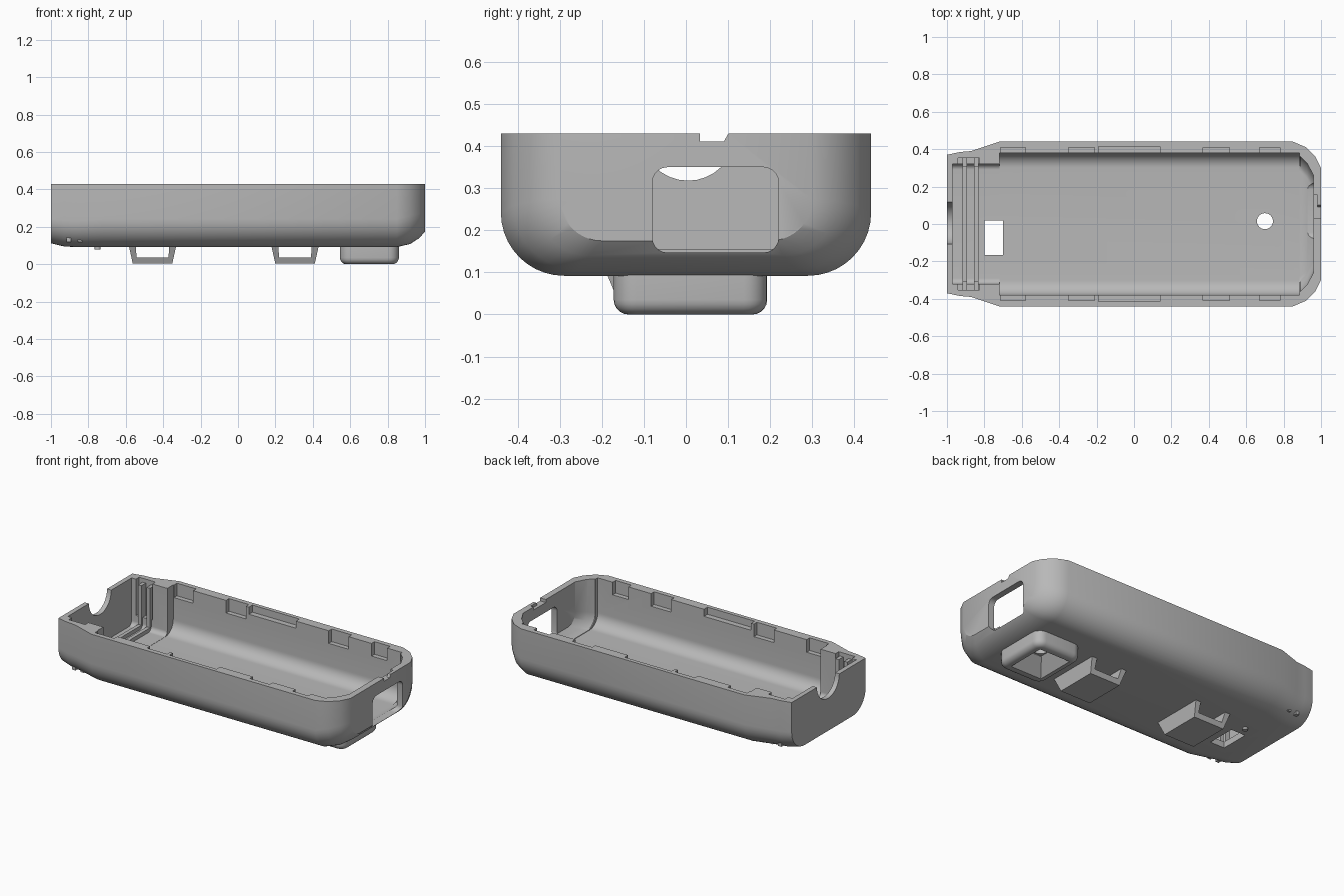
import bpy, bmesh, math
from mathutils import Vector

if "Cube" in bpy.data.objects:
    bpy.data.objects.remove(bpy.data.objects["Cube"], do_unlink=True)

TOP = 0.43
FLOOR = 0.13
grey = bpy.data.materials.new("plain_grey")
grey.use_nodes = True
grey.diffuse_color = (0.48, 0.48, 0.48, 1)
bsdf = grey.node_tree.nodes["Principled BSDF"]
bsdf.inputs["Base Color"].default_value = grey.diffuse_color
bsdf.inputs["Roughness"].default_value = 0.6


def make(name, bm):
    bmesh.ops.recalc_face_normals(bm, faces=bm.faces)
    me = bpy.data.meshes.new(name)
    bm.to_mesh(me)
    bm.free()
    ob = bpy.data.objects.new(name, me)
    bpy.context.collection.objects.link(ob)
    me.materials.append(grey)
    return ob


def loft(name, rings):
    """Closed solid through equal-length rings of points."""
    bm = bmesh.new()
    loops = [[bm.verts.new(p) for p in ring] for ring in rings]
    n = len(loops[0])
    for a, b in zip(loops, loops[1:]):
        for i in range(n):
            j = (i + 1) % n
            bm.faces.new((a[i], a[j], b[j], b[i]))
    bm.faces.new(loops[0])
    bm.faces.new(loops[-1])
    return make(name, bm)


def trough(x, w, zb, r, zt):
    """U-shaped cross-section at x with half width w and rounded bottom."""
    half = [(w, zt)]
    for i in range(11):
        a = math.pi / 2 * i / 10
        half.append((w - r + r * math.cos(a), zb + r - r * math.sin(a)))
    pts = half + [(-y, z) for y, z in reversed(half)]
    return [(x, y, z) for y, z in pts]


def box(name, x0, x1, y0, y1, z0, z1):
    return loft(name, [[(x, y0, z0), (x, y1, z0), (x, y1, z1), (x, y0, z1)] for x in (x0, x1)])


def cylinder(name, radius, depth, loc, axis="Z", sides=32):
    bm = bmesh.new()
    bmesh.ops.create_cone(bm, cap_ends=True, segments=sides, radius1=radius, radius2=radius, depth=depth)
    ob = make(name, bm)
    for v in ob.data.vertices:
        c = v.co.copy()
        v.co = Vector(loc) + (Vector((c.z, c.x, c.y)) if axis == "X" else c)
    return ob


def apply_modifier(ob, mod):
    bpy.context.view_layer.objects.active = ob
    bpy.ops.object.modifier_apply(modifier=mod.name)


def cut(ob, cutter):
    mod = ob.modifiers.new("cut", "BOOLEAN")
    mod.operation = "DIFFERENCE"
    mod.solver = "EXACT"
    mod.object = cutter
    apply_modifier(ob, mod)
    bpy.data.objects.remove(cutter, do_unlink=True)


def bevel_edges(ob, width, segments, rule):
    bm = bmesh.new()
    bm.from_mesh(ob.data)
    edges = [e for e in bm.edges if rule(*[v.co for v in e.verts])]
    bmesh.ops.bevel(bm, geom=edges, offset=width, segments=segments, profile=0.5, affect="EDGES")
    bm.to_mesh(ob.data)
    bm.free()


# outer body of the tray
outer = [(-1, .37, .112, .13), (-.93, .385, .095, .14), (-.87, .39, .092, .14),
         (-.72, .44, .092, .15), (.85, .44, .092, .15), (.92, .41, .108, .15),
         (.97, .36, .14, .13), (1, .30, .175, .1)]
shell = loft("tray_shell", [trough(*s, TOP) for s in outer])

# main cavity, rounded far end and narrow front chamber
cut(shell, loft("cavity", [trough(x, .38, FLOOR, .08, .6) for x in (-.72, .885)]))
end = [(.8, .36, FLOOR + .002, .08), (.89, .36, .133, .08), (.925, .325, .145, .08), (.96, .26, .17, .07)]
cut(shell, loft("cavity_end", [trough(*s, .6) for s in end]))
cut(shell, loft("chamber", [trough(x, .32, FLOOR + .001, .03, .6) for x in (-.97, -.66)]))

# card slot recess and clip pockets along both rims
for s in (-1, 1):
    cut(shell, box("slot", -.94, -.825, s * .3, s * .352, .2, .6))
    for x0, x1, y1, z0 in [(-.715, -.58, .41, .35), (-.35, -.21, .41, .35), (-.19, .14, .415, .385),
                           (.37, .51, .41, .35), (.67, .78, .41, .35)]:
        cut(shell, box("pocket", x0, x1, s * .36, s * y1, z0, .6))

# round cable notch in the narrow end wall
cut(shell, cylinder("cable_notch", .112, .2, (-1, .005, TOP), "X"))

# port window and rim notch in the other end wall
port = box("port", .9, 1.1, -.08, .22, .147, .35)
bevel_edges(port, .036, 5, lambda a, b: abs(a.x - b.x) > .1)
cut(shell, port)
cut(shell, loft("rim_notch", [[(x, .033, .411), (x, .09, .411), (x, .112, .45), (x, .033, .45)]
                              for x in (.9, 1.1)]))
cut(shell, box("rim_step", .9, .98, .08, .155, .411, .5))

# floor openings
cut(shell, box("floor_slot", -.80, -.70, -.165, .018, 0, .2))
cut(shell, cylinder("floor_hole", .043, .4, (.70, .015, .1), sides=24))

# U-shaped card rails
for i, (x0, x1) in enumerate([(-.916, -.893), (-.856, -.832)]):
    rail = box(f"card_rail_{i + 1}", x0, x1, -.352, .352, FLOOR - .01, .405)
    cut(rail, box("rail_gap", -1, -.7, -.308, .308, FLOOR + .025, .6))

# hollow foot under the body
foot = box("hollow_foot", .545, .86, -.172, .193, 0, .1)
bevel_edges(foot, .055, 6, lambda a, b: abs(a.z - b.z) > .05)
bevel_edges(foot, .035, 5, lambda a, b: max(a.z, b.z) < .01)


def square(hx, hy, z):
    return [(.70 + sx * hx, .015 + sy * hy, z) for sx, sy in ((1, 1), (-1, 1), (-1, -1), (1, -1))]


cut(foot, loft("funnel", [square(.115, .135, -.01), square(.05, .05, .088), square(.05, .05, .2)]))

# strap loops: flared frames with a sloping lip
for i, cx in enumerate((-.457, .305)):
    def frame(y_top, y_low, grow=0.0):
        return [(cx - .127, y_top, .1), (cx - .106, y_low, .005), (cx + .106, y_low, .005),
                (cx + .127, y_top, .1)]
    loop = loft(f"strap_loop_{i + 1}", [frame(-.19, -.15), frame(.15, .11)])
    hole = [[(cx - .09, y, .1001), (cx - .085, y, .035), (cx + .085, y, .035), (cx + .09, y, .1001)]
            for y in (-.4, .4)]
    cut(loop, loft("strap_hole", hole))

# locating peg under the floor
cylinder("floor_peg", .016, .03, (-.75, .08, .095), sides=16)

# smooth curved surfaces, keep crisp edges; seat the lowest parts on the ground
for ob in [o for o in bpy.context.scene.objects if o.type == "MESH"]:
    bpy.ops.object.select_all(action="DESELECT")
    ob.select_set(True)
    bpy.context.view_layer.objects.active = ob
    bpy.ops.object.shade_smooth_by_angle(angle=math.radians(28))
